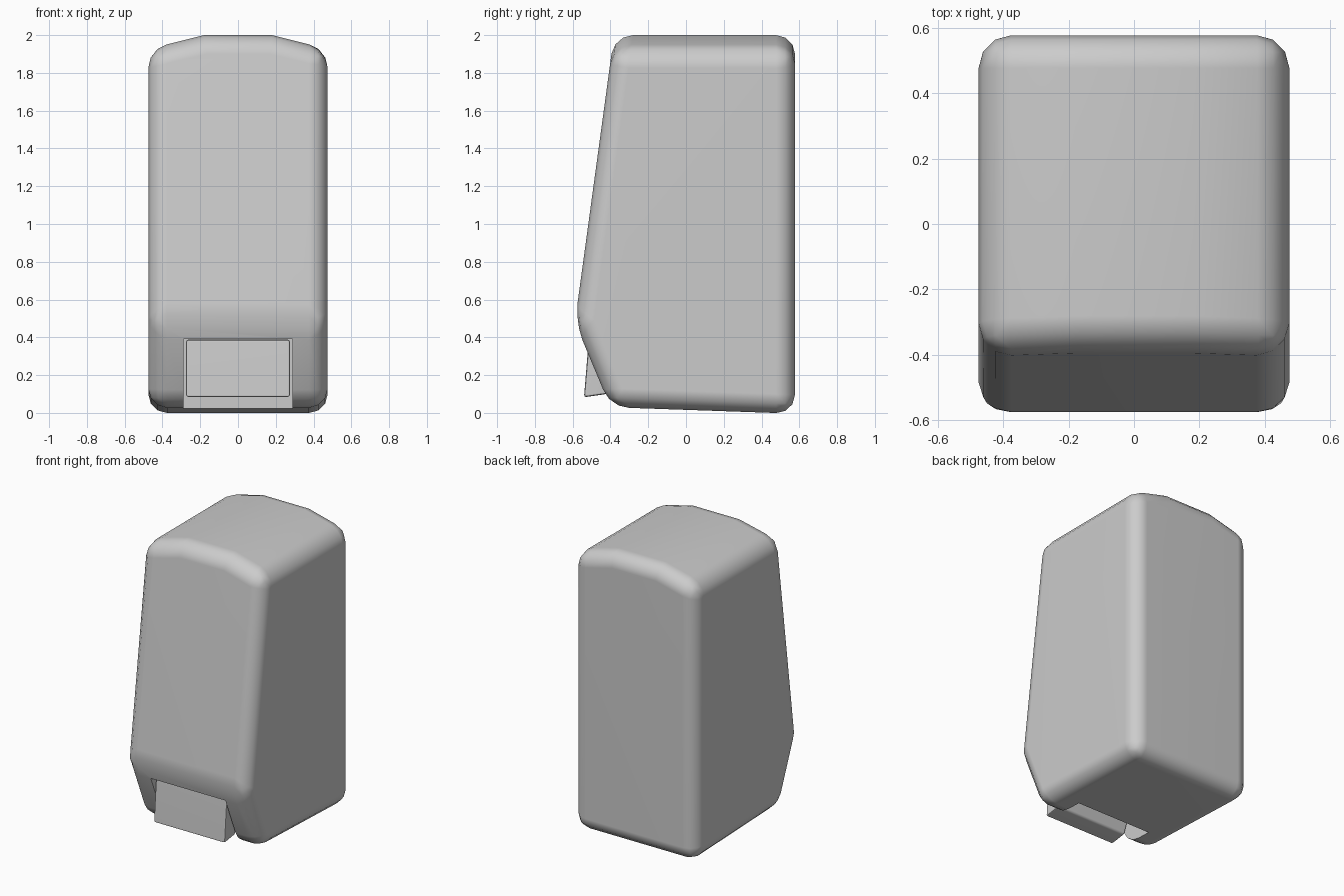
import bpy, bmesh
from math import radians
from mathutils import Vector

cube = bpy.data.objects.get("Cube")
if cube:
    bpy.data.objects.remove(cube, do_unlink=True)

grey = bpy.data.materials.new("grey plastic")
grey.use_nodes = True
colour = (0.6, 0.6, 0.6, 1)
grey.diffuse_color = colour
grey.node_tree.nodes["Principled BSDF"].inputs["Base Color"].default_value = colour


def prism(name, profile, half, roof=None):
    """Extrude a (y, z) profile across x; roof = (ridge x, z, slope) trims both top sides."""
    bm = bmesh.new()
    face = bm.faces.new([bm.verts.new((-half, y, z)) for y, z in profile])
    ext = bmesh.ops.extrude_face_region(bm, geom=[face])["geom"]
    bmesh.ops.translate(bm, verts=[v for v in ext if isinstance(v, bmesh.types.BMVert)],
                        vec=(2 * half, 0, 0))
    if roof:
        x, z, slope = roof
        for side in (-1, 1):
            cut = bmesh.ops.bisect_plane(
                bm, geom=bm.verts[:] + bm.edges[:] + bm.faces[:],
                plane_co=(side * x, 0, z), plane_no=Vector((side * slope, 0, 1)).normalized(),
                clear_outer=True)["geom_cut"]
            bmesh.ops.holes_fill(bm, edges=[e for e in cut if isinstance(e, bmesh.types.BMEdge)])
    bmesh.ops.recalc_face_normals(bm, faces=bm.faces[:])
    mesh = bpy.data.meshes.new(name)
    bm.to_mesh(mesh)
    bm.free()
    mesh.materials.append(grey)
    obj = bpy.data.objects.new(name, mesh)
    bpy.context.collection.objects.link(obj)
    return obj


def round_edges(obj, width, segments):
    mod = obj.modifiers.new("rounded edges", "BEVEL")
    mod.width, mod.segments = width, segments
    mod.limit_method, mod.angle_limit = "ANGLE", radians(24)


def finish(obj):
    """Apply the modifiers, then smooth the rounded edges and keep flats flat."""
    bpy.ops.object.select_all(action="DESELECT")
    obj.select_set(True)
    bpy.context.view_layer.objects.active = obj
    bpy.ops.object.convert(target="MESH")
    bpy.ops.object.shade_smooth_by_angle(angle=radians(40))
    mod = obj.modifiers.new("weighted normals", "WEIGHTED_NORMAL")
    mod.keep_sharp = True


# Housing with sloped front, chin and three-sided roof
housing = prism("housing", [(-0.381, 2), (-0.588, 0.48), (-0.40, 0.03), (0.577, -0.004), (0.577, 2)],
                0.475, roof=(0.18, 2, 0.25))
round_edges(housing, 0.1, 3)

# Recess under the chin
cutter = prism("recess_cutter", [(-0.8, 0.39), (-0.8, -0.2), (-0.2, -0.2), (-0.2, 0.39)], 0.288)
cutter.hide_render = True
cutter.hide_set(True)
recess = housing.modifiers.new("recess", "BOOLEAN")
recess.object, recess.operation, recess.solver = cutter, "DIFFERENCE", "EXACT"
finish(housing)
bpy.data.objects.remove(cutter, do_unlink=True)

# Push lever hanging in the recess
lever = prism("push_lever", [(-0.515, 0.388), (-0.54, 0.083), (-0.42, 0.1), (-0.3, 0.388)], 0.275)
round_edges(lever, 0.012, 2)
finish(lever)
